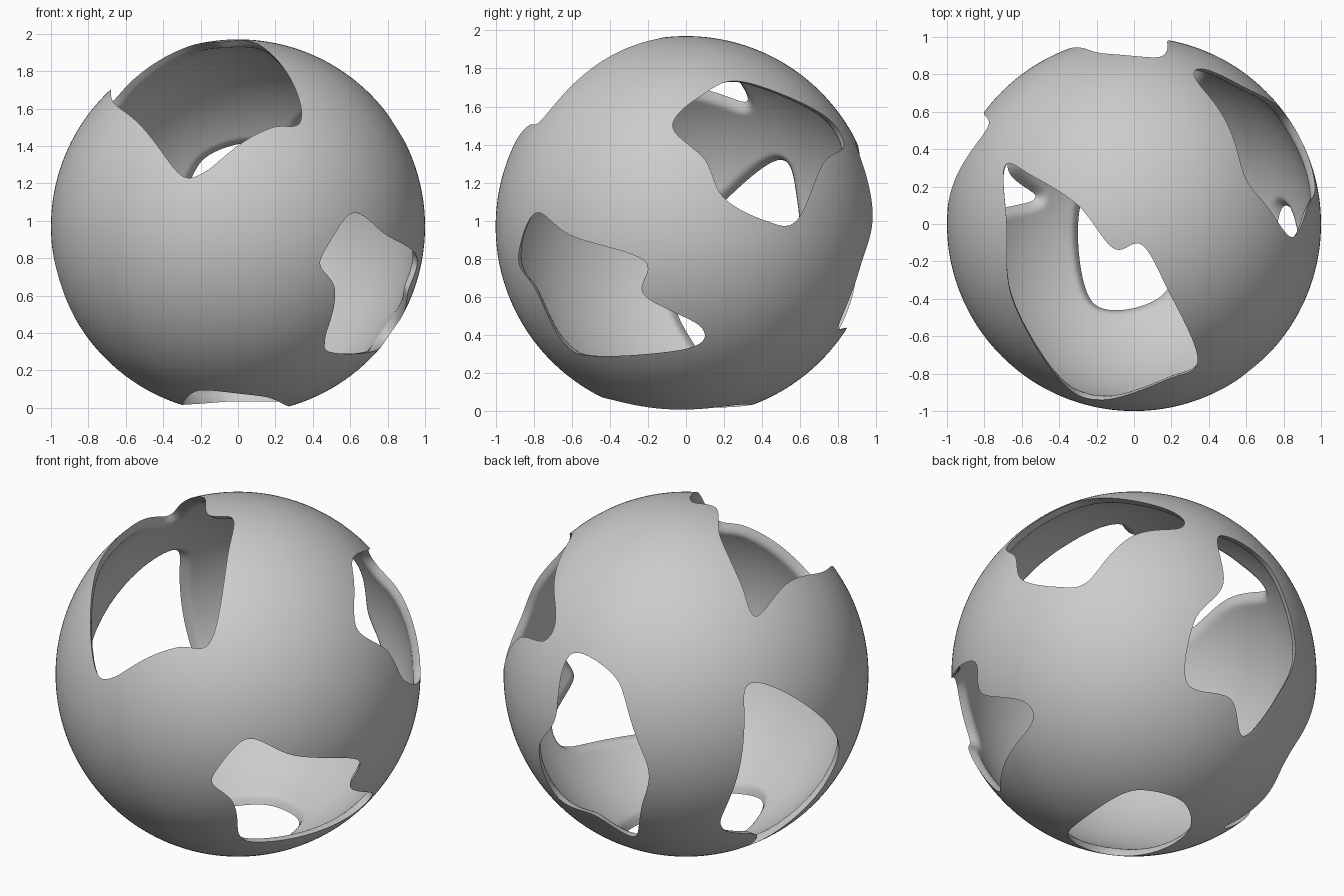
import bpy, bmesh, math
from mathutils import Vector, kdtree

if "Cube" in bpy.data.objects:
    bpy.data.objects.remove(bpy.data.objects["Cube"])

CZ = 0.97                # height of the sphere centre
WALL, LIP = 0.04, 0.055  # wall thickness, width of the tapered lip
X, Y, Z = Vector((1, 0, 0)), Vector((0, 1, 0)), Vector((0, 0, 1))


def view(az, el):
    """Right, up and toward-viewer axes for a camera direction in degrees."""
    a, e = math.radians(az), math.radians(el)
    c = Vector((math.cos(a) * math.cos(e), math.sin(a) * math.cos(e), math.sin(e)))
    r = Z.cross(c).normalized()
    return r, c.cross(r), c


def smooth_loop(pts, n):
    """Closed Catmull-Rom curve through the points."""
    out, m = [], len(pts)
    for i in range(m):
        a, b, c, d = (Vector(pts[(i + k - 1) % m]) for k in range(4))
        for s in range(n):
            t = s / n
            out.append((2 * b + (c - a) * t + (2 * a - 5 * b + 4 * c - d) * t * t
                        + (3 * b - a - 3 * c + d) * t ** 3) / 2)
    return out


outlines, rim = [], []


def hole(axes, pts, base=0):
    """Opening drawn flat along a view direction and projected on the sphere."""
    r, u, c = axes
    pts = [(a, b - base) for a, b in pts]
    loop = smooth_loop(pts, 10)
    xs, ys = [p.x for p in loop], [p.y for p in loop]
    outlines.append((r, u, c, loop, (min(xs), max(xs), min(ys), max(ys))))
    for p in smooth_loop(pts, 120):
        d = math.sqrt(max(0, 1 - p.length_squared))
        rim.append((r * p.x + u * p.y + c * d).normalized())


# Top front opening (x, y)
hole((X, Y, Z), [(-.69, .31), (-.55, .26), (-.3, .1), (-.11, -.13), (.04, -.11), (.17, -.33),
                 (.34, -.72), (.18, -.83), (-.17, -.94), (-.4, -.83), (-.65, -.4), (-.68, 0)])
# Upper right opening (y, z)
hole((Y, Z, X), [(-.07, 1.5), (.1, 1.67), (.3, 1.73), (.7, 1.57), (.83, 1.4), (.72, 1.3),
                 (.58, 1.0), (.42, 1.0), (.2, 1.12), (.1, 1.32)], CZ)
# Lower right opening (y, z)
hole((Y, Z, X), [(-.79, 1.04), (-.6, .92), (-.22, .79), (-.22, .61), (.08, .44), (.01, .33),
                 (-.48, .29), (-.65, .37), (-.79, .64), (-.88, .8)], CZ)
# Bottom opening (x, y)
hole((X, Y, -Z), [(-.22, -.42), (.14, -.39), (.27, -.05), (.22, .27), (-.07, .34), (-.29, .08)])
# Back opening, drawn as seen from the back right below
hole(view(55, -25), [(.4, .73), (.69, .58), (.84, .15), (.75, -.13), (.56, -.38),
                     (.47, -.19), (.22, -.12), (.25, .22), (.41, .44)])
# Left opening (y, z)
hole((Y, Z, -X), [(.22, 1.12), (.5, 1.32), (.585, 1.1), (.61, .6), (.53, .4),
                  (.29, .29), (.14, .13), (.07, .3), (-.05, .53), (-.06, .78)], CZ)

kd = kdtree.KDTree(len(rim))
for i, p in enumerate(rim):
    kd.insert(p, i)
kd.balance()


def in_hole(p):
    for r, u, c, loop, (x0, x1, y0, y1) in outlines:
        x, y = p.dot(r), p.dot(u)
        if p.dot(c) < 0 or not (x0 < x < x1 and y0 < y < y1):
            continue
        odd, b = False, loop[-1]
        for a in loop:
            if (a.y > y) != (b.y > y) and x < (b.x - a.x) * (y - a.y) / (b.y - a.y) + a.x:
                odd = not odd
            b = a
        if odd:
            return True
    return False


# Outer skin: fine sphere whose vertices snap to the hole outlines
bm = bmesh.new()
bmesh.ops.create_icosphere(bm, subdivisions=7, radius=1)
bm.verts.index_update()
bm.verts.ensure_lookup_table()
inside = [in_hole(v.co) for v in bm.verts]
near = [kd.find(v.co) for v in bm.verts]
on_rim = set()
for e in bm.edges:
    a, b = (v.index for v in e.verts)
    if inside[a] != inside[b] and a not in on_rim and b not in on_rim:
        on_rim.add(a if near[a][2] < near[b][2] else b)
for i in on_rim:
    bm.verts[i].co = near[i][0]

faces = []
for f in bm.faces:
    ids = [v.index for v in f.verts]
    free = [i for i in ids if i not in on_rim]
    gone = any(inside[i] for i in free) if free else in_hole(f.calc_center_median().normalized())
    if not gone:
        faces.append(ids)
coords = [v.co.copy() for v in bm.verts]
bm.free()

# Inner skin: same faces pushed inward, thinning to a sharp lip at each rim
shell = bmesh.new()
outer, inner = {}, {}
for i in sorted({i for f in faces for i in f}):
    outer[i] = inner[i] = shell.verts.new(coords[i] + Z * CZ)
    if i not in on_rim:
        t = min(1, near[i][2] / LIP)
        inner[i] = shell.verts.new(coords[i] * (1 - WALL * math.sin(t * math.pi / 2)) + Z * CZ)
for f in faces:
    shell.faces.new([outer[i] for i in f])
    if not all(i in on_rim for i in f):
        shell.faces.new([inner[i] for i in reversed(f)])

mesh = bpy.data.meshes.new("hollow_sphere_shell")
shell.to_mesh(mesh)
shell.free()
obj = bpy.data.objects.new("hollow_sphere_shell", mesh)
bpy.context.collection.objects.link(obj)
bpy.context.view_layer.objects.active = obj
obj.select_set(True)
bpy.ops.object.shade_smooth_by_angle(angle=math.radians(35))
